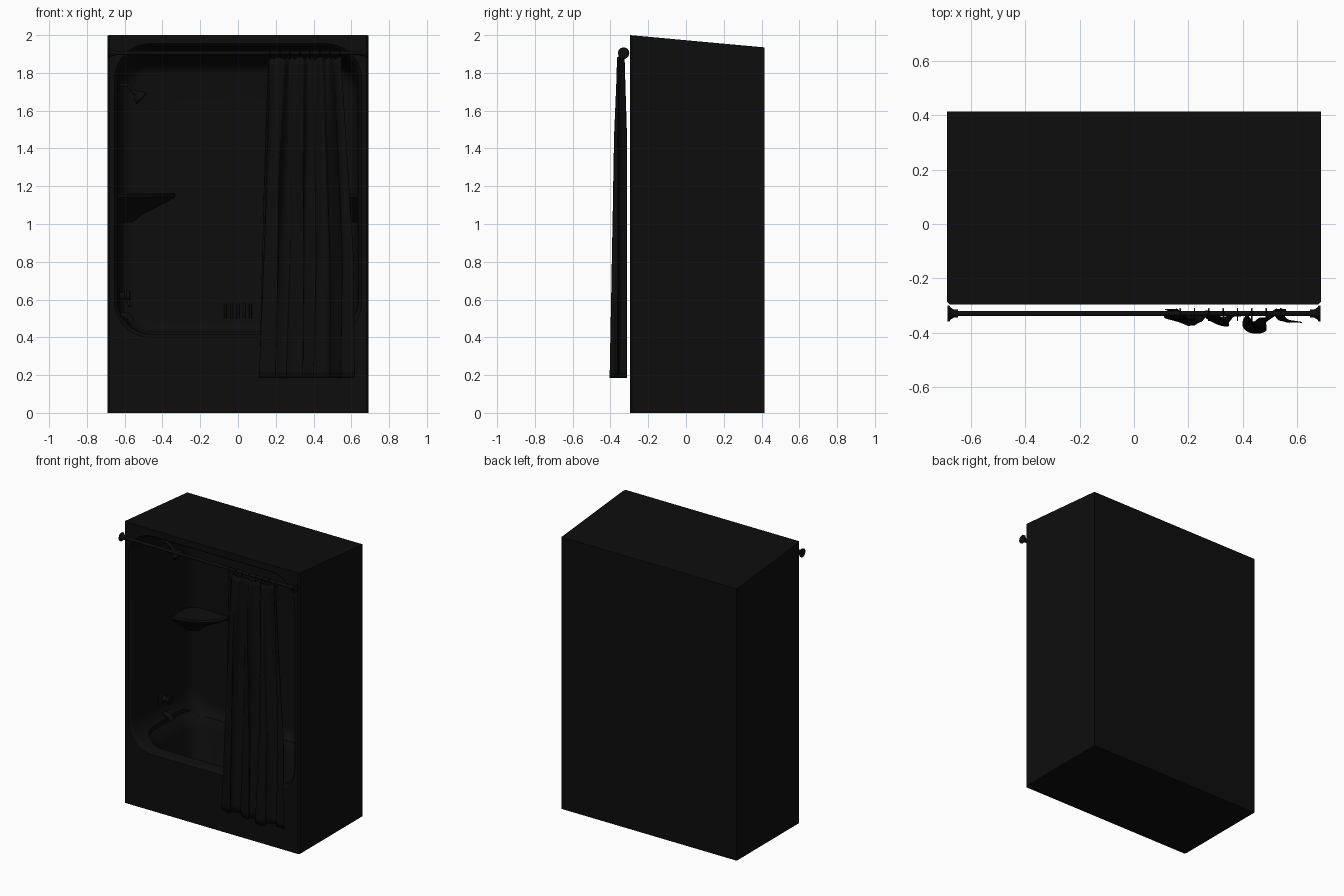
import bpy, bmesh, math
from mathutils import Vector

if "Cube" in bpy.data.objects:
    bpy.data.objects.remove(bpy.data.objects["Cube"])

dark = bpy.data.materials.new("dark_finish")
dark.diffuse_color = (0.004, 0.004, 0.004, 1)
dark.use_nodes = True
dark.node_tree.nodes["Principled BSDF"].inputs["Base Color"].default_value = dark.diffuse_color


def make(name, bm, angle=35):
    me = bpy.data.meshes.new(name)
    bmesh.ops.recalc_face_normals(bm, faces=bm.faces[:])
    bm.to_mesh(me)
    bm.free()
    me.materials.append(dark)
    ob = bpy.data.objects.new(name, me)
    bpy.context.collection.objects.link(ob)
    smooth(ob, angle)
    return ob


def smooth(ob, angle=35):
    bpy.ops.object.select_all(action='DESELECT')
    ob.select_set(True)
    bpy.context.view_layer.objects.active = ob
    bpy.ops.object.shade_smooth_by_angle(angle=math.radians(angle))


def rounded(hx, lo, hi, r, n=10):
    pts = []
    for cx, cy, a0 in ((hx - r, hi - r, 0), (r - hx, hi - r, 90), (r - hx, lo + r, 180), (hx - r, lo + r, 270)):
        for i in range(n + 1):
            a = math.radians(a0 + 90 * i / n)
            pts.append((cx + r * math.cos(a), cy + r * math.sin(a)))
    return pts


def loft(name, rings):
    bm = bmesh.new()
    loops = [[bm.verts.new(p) for p in ring] for ring in rings]
    for a, b in zip(loops, loops[1:]):
        for i in range(len(a)):
            j = (i + 1) % len(a)
            bm.faces.new((a[i], a[j], b[j], b[i]))
    bm.faces.new(loops[0])
    bm.faces.new(loops[-1])
    return make(name, bm)


def spun(name, profile, origin, axis, n=24):
    # profile: (distance along axis, radius)
    q = Vector((0, 0, 1)).rotation_difference(Vector(axis))
    rings = [[Vector(origin) + q @ Vector((r * math.cos(2 * math.pi * i / n), r * math.sin(2 * math.pi * i / n), d))
              for i in range(n)] for d, r in profile]
    return loft(name, rings)


def tube(name, pts, r):
    cu = bpy.data.curves.new(name, 'CURVE')
    cu.dimensions = '3D'
    cu.bevel_depth, cu.bevel_resolution, cu.use_fill_caps = r, 4, True
    sp = cu.splines.new('BEZIER')
    sp.bezier_points.add(len(pts) - 1)
    for b, p in zip(sp.bezier_points, pts):
        b.co = p
        b.handle_left_type = b.handle_right_type = 'AUTO'
    cu.materials.append(dark)
    ob = bpy.data.objects.new(name, cu)
    bpy.context.collection.objects.link(ob)
    return ob


# Surround: block with sloped roof and chamfered front edges
plan = [(-.69, .415), (-.69, -.285), (-.68, -.297), (.68, -.297), (.69, -.285), (.69, .415)]
roof = lambda y: 2 - .065 * (y + .297) / .712
shell = loft("shower_surround", [[(x, y, 0) for x, y in plan], [(x, y, roof(y)) for x, y in plan]])

# Alcove cavity, lofted front to back
prof = [(-.33, .685, .37, 1.985, .20), (-.297, .655, .40, 1.955, .19), (-.285, .644, .411, 1.945, .185),
        (-.265, .637, .418, 1.938, .18), (.29, .632, .42, 1.86, .17)]
for k in range(1, 7):
    a = math.radians(15 * k)
    s = .08 * (1 - math.cos(a))
    prof.append((.29 + .08 * math.sin(a), .632 - s, .42 + s, 1.86 - s, .17 - s))
alcove = loft("alcove_cutter", [[(x, y, z) for x, z in rounded(hx, lo, hi, r)] for y, hx, lo, hi, r in prof])

# Tub basin, lofted top to bottom
prof = [(.62, .60, -.235, .335, .13), (.46, .60, -.235, .335, .13), (.425, .575, -.225, .325, .13),
        (.40, .555, -.21, .305, .13), (.37, .545, -.2, .295, .13), (.17, .50, -.17, .265, .12),
        (.12, .475, -.15, .245, .11), (.095, .43, -.11, .205, .09)]
basin = loft("basin_cutter", [[(x, y, z) for x, y in rounded(hx, lo, hi, r)] for z, hx, lo, hi, r in prof])

for cutter in (alcove, basin):
    cutter.hide_render = True
    m = shell.modifiers.new("cut", 'BOOLEAN')
    m.operation, m.solver, m.object = 'DIFFERENCE', 'EXACT', cutter
    bpy.context.view_layer.objects.active = shell
    bpy.ops.object.modifier_apply(modifier=m.name)
    bpy.data.objects.remove(cutter)
smooth(shell, 40)

# Corner shelves, tapering down into the back corners
for side, label in ((-1, "left"), (1, "right")):
    rings = []
    for z, s in ((1.165, .97), (1.155, 1), (1.14, .98), (1.10, .75), (1.05, .45), (1.01, .3)):
        arc = [(math.radians(90 * i / 14)) for i in range(15)]
        ring = [(side * .65, .385, z)]
        ring += [(side * (.65 - .32 * s * math.cos(a)), .385 - .23 * s * math.sin(a), z) for a in arc]
        rings.append(ring)
    loft(label + "_corner_shelf", rings)

# Raised ribs low on the back wall
for i in range(5):
    tube("back_wall_rib", [((i - 2) * .033, .37, .50), ((i - 2) * .033, .365, .54), ((i - 2) * .033, .37, .58)], .007)

# Shower head and arm on the left wall
Y = .06
spun("arm_flange", [(0, .03), (.008, .03), (.016, .014)], (-.64, Y, 1.73), (1, 0, 0))
tube("shower_arm", [(-.645, Y, 1.73), (-.59, Y, 1.735), (-.545, Y, 1.695)], .01)
spun("shower_head", [(0, .012), (.02, .016), (.035, .034), (.055, .04), (.062, .036)],
     (-.552, Y, 1.705), (.7, 0, -.7))

# Mixer handle and tub spout
spun("valve_plate", [(0, .055), (.008, .053), (.014, .04)], (-.64, Y, .62), (1, 0, 0), 32)
spun("valve_handle", [(0, .02), (.03, .018), (.04, .03), (.055, .03), (.06, .024)], (-.63, Y, .62), (1, 0, 0))
tube("handle_lever", [(-.585, Y, .62), (-.58, Y - .02, .59), (-.572, Y - .03, .565)], .008)
tube("tub_spout", [(-.645, Y, .51), (-.585, Y, .51), (-.56, Y, .48)], .018)

# Curtain rod with end flanges
RY, RZ = -.33, 1.905
spun("curtain_rod", [(-.68, .01), (.68, .01)], (0, RY, RZ), (1, 0, 0))
for s in (-1, 1):
    spun("rod_flange", [(0, .03), (.006, .03), (.014, .021), (.024, .015), (.04, .014)],
         (s * .688, RY, RZ), (-s, 0, 0))

# Hanging curtain, gathered at the top and spreading below
NU, NV, HOOKS = 120, 40, 7
bm = bmesh.new()
grid = []
for j in range(NV + 1):
    t = j / NV
    row = []
    left = .165 - .07 * t ** .8
    right = .545 + .055 * min(1, t * 1.6)
    for i in range(NU + 1):
        u = i / NU
        w = 2 * math.pi
        scallop = .012 * (1 - abs(math.cos(math.pi * HOOKS * u))) * max(0, 1 - 8 * t)
        amp = .012 + .013 * min(1, t * 4)
        y = -.345 + amp * math.sin(w * 3.5 * u + .8 + .5 * t) + .006 * math.sin(w * 8 * u + 2 * t)
        y -= .035 * t * math.exp(-((u - .68) / .1) ** 2)
        x = left + (right - left) * u + .022 * t * math.sin(w * 7 * u + 1)
        z = 1.885 - scallop - 1.7 * t
        row.append(bm.verts.new((x, max(-.412, min(y, -.312)), z)))
    grid.append(row)
for a, b in zip(grid, grid[1:]):
    for i in range(NU):
        bm.faces.new((a[i], a[i + 1], b[i + 1], b[i]))
curtain = make("shower_curtain", bm, 60)
sol = curtain.modifiers.new("thickness", 'SOLIDIFY')
sol.thickness, sol.offset = .004, 0

# Curtain rings looped over the rod
for k in range(HOOKS + 1):
    x = .17 + .37 * k / HOOKS
    bpy.ops.mesh.primitive_torus_add(location=(x, RY - .004, RZ - .01), rotation=(0, math.pi / 2, 0),
                                     major_radius=.022, minor_radius=.0025, major_segments=24, minor_segments=8)
    ring = bpy.context.object
    ring.name = "curtain_ring"
    ring.data.materials.append(dark)
    smooth(ring, 60)
